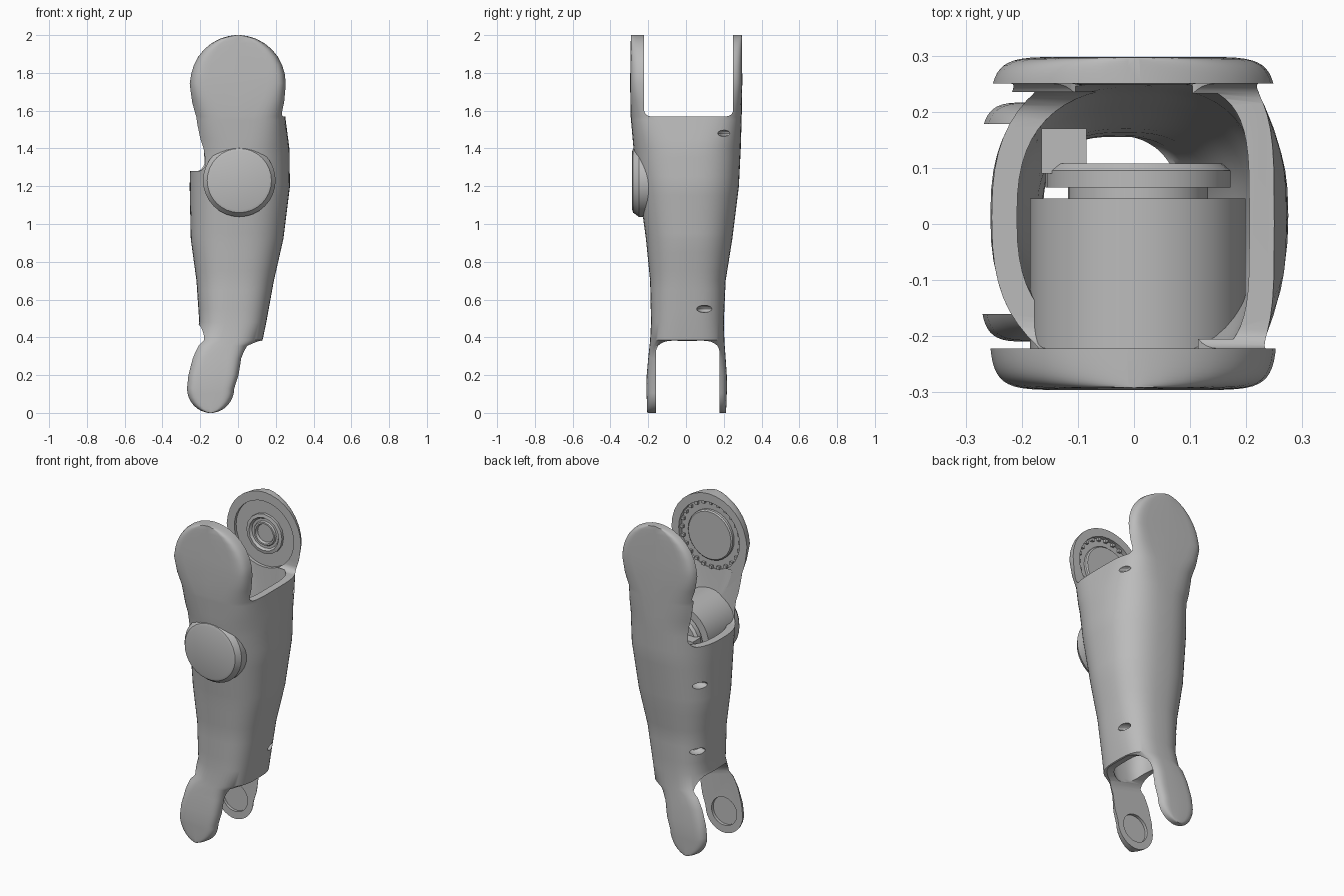
import bpy, bmesh, math
from mathutils import Vector

if "Cube" in bpy.data.objects:
    bpy.data.objects.remove(bpy.data.objects["Cube"], do_unlink=True)

grey = bpy.data.materials.new("plain grey")
grey.use_nodes = True
COLOUR = (0.5, 0.5, 0.5, 1)
grey.diffuse_color = COLOUR
grey.node_tree.nodes["Principled BSDF"].inputs["Base Color"].default_value = COLOUR

SIDES = 56
TOP, LOW = (0.0, 1.745, 0.255), (-0.145, 0.13, 0.13)    # ear centres: x, z, radius

# Body sections: height, min x, max x, min y, max y, squareness
KEYS = [
    (0.00, -0.275, -0.015, -0.205, 0.212, 6), (0.13, -0.275, -0.015, -0.21, 0.217, 6),
    (0.20, -0.268, 0.008, -0.208, 0.216, 6), (0.29, -0.25, 0.028, -0.2, 0.21, 5),
    (0.355, -0.232, 0.065, -0.193, 0.205, 4), (0.385, -0.225, 0.13, -0.19, 0.203, 3),
    (0.48, -0.205, 0.15, -0.185, 0.2, 2.8), (0.70, -0.22, 0.19, -0.19, 0.21, 2.6),
    (0.92, -0.25, 0.24, -0.212, 0.245, 2.5), (1.20, -0.256, 0.275, -0.25, 0.28, 2.5),
    (1.40, -0.25, 0.272, -0.278, 0.29, 2.7), (1.57, -0.245, 0.25, -0.293, 0.295, 4),
    (1.745, -0.258, 0.255, -0.296, 0.298, 9), (2.00, -0.258, 0.255, -0.292, 0.297, 9),
]


def section(z):
    """Interpolate the body limits, rounding both ends to circles."""
    for a, b in zip(KEYS, KEYS[1:]):
        if z <= b[0] + 1e-6:
            t = (z - a[0]) / (b[0] - a[0])
            x0, x1, y0, y1, n = [p + (q - p) * t for p, q in zip(a[1:], b[1:])]
            break
    for (cx, cz, r), end in ((TOP, z > TOP[1]), (LOW, z < LOW[1])):
        if end:
            w = max(0.012, math.sqrt(max(0, r * r - (z - cz) ** 2)))
            x0, x1 = cx - w, cx + w
    return x0, x1, y0, y1, n


def finish(bm, name, angle=32):
    bmesh.ops.recalc_face_normals(bm, faces=bm.faces)
    me = bpy.data.meshes.new(name)
    bm.to_mesh(me)
    bm.free()
    ob = bpy.data.objects.new(name, me)
    bpy.context.collection.objects.link(ob)
    me.materials.append(grey)
    shade(ob, angle)
    return ob


def shade(ob, angle=32):
    bpy.ops.object.select_all(action='DESELECT')
    ob.select_set(True)
    bpy.context.view_layer.objects.active = ob
    bpy.ops.object.shade_smooth_by_angle(angle=math.radians(angle))


def loft(name, heights, inset=0.0):
    bm = bmesh.new()
    rings = []
    for z in heights:
        x0, x1, y0, y1, n = section(z)
        hx, hy = (x1 - x0) / 2 - inset, (y1 - y0) / 2 - inset
        ring = []
        for i in range(SIDES):
            a = math.tau * i / SIDES
            c, s = math.cos(a), math.sin(a)
            ring.append(bm.verts.new((
                (x0 + x1) / 2 + math.copysign(abs(c) ** (2 / n), c) * hx,
                (y0 + y1) / 2 + math.copysign(abs(s) ** (2 / n), s) * hy, z)))
        rings.append(ring)
    for a, b in zip(rings, rings[1:]):
        for i in range(SIDES):
            j = (i + 1) % SIDES
            bm.faces.new((a[i], a[j], b[j], b[i]))
    bm.faces.new(rings[0])
    bm.faces.new(rings[-1])
    return finish(bm, name)


def lathe(name, x, z, profile, sides=32):
    """Closed turning about a y-axis line; profile holds (radius, y)."""
    bm = bmesh.new()
    rings = [[bm.verts.new((x + r * math.cos(math.tau * i / sides), y,
                            z + r * math.sin(math.tau * i / sides)))
              for i in range(sides)] for r, y in profile]
    for a, b in zip(rings, rings[1:]):
        for i in range(sides):
            j = (i + 1) % sides
            bm.faces.new((a[i], a[j], b[j], b[i]))
    bm.faces.new(rings[0])
    bm.faces.new(rings[-1])
    return finish(bm, name)


def slot(name, y0, y1, z0, z1, r, x0=-0.5, x1=0.5, slope=0.0):
    """Prism along x whose edge at z1 has rounded corners of radius r."""
    s = math.copysign(1, z1 - z0)
    pts = [(y0, z0)]
    for cy, start in ((y0 + r, math.pi), (y1 - r, math.pi / 2)):
        for k in range(7):
            a = start - k * math.pi / 12
            pts.append((cy + r * math.cos(a), z1 + s * r * (math.sin(a) - 1)))
    pts.append((y1, z0))
    bm = bmesh.new()
    ends = [[bm.verts.new((x, y, z + (slope * (0.13 - x) if z != z0 else 0)))
             for y, z in pts] for x in (x0, x1)]
    for i in range(len(pts)):
        j = (i + 1) % len(pts)
        bm.faces.new((ends[0][i], ends[0][j], ends[1][j], ends[1][i]))
    for e in ends:
        bm.faces.new(e)
    return finish(bm, name)


def box(name, lo, hi):
    bm = bmesh.new()
    lo, hi = Vector(lo), Vector(hi)
    bmesh.ops.create_cube(bm, size=1)
    for v in bm.verts:
        v.co = (lo + hi) / 2 + v.co * (hi - lo)
    return finish(bm, name)


def dimple(x, y, z):
    bm = bmesh.new()
    bmesh.ops.create_uvsphere(bm, u_segments=12, v_segments=8, radius=1)
    for v in bm.verts:
        v.co = Vector((x, y, z)) + v.co * Vector((0.05, 0.045, 0.02))
    return finish(bm, "dimple_cutter")


# Link body with both pairs of ears in one skin
steps = [math.sin(math.pi / 2 * k / 8) for k in range(1, 9)]
heights = {round(LOW[1] * (1 - s), 4) for s in steps}
heights |= {round(TOP[1] + TOP[2] * s, 4) for s in steps}
heights |= {k[0] for k in KEYS[1:-1]}
heights |= {round(0.55 + 0.1 * k, 2) for k in range(12)}
body = loft("link_body", sorted(heights))

# Hollow core, fork slots, side opening, ear recesses and dimples
cutters = [
    loft("cavity_cutter", [0.34 + 0.065 * k for k in range(20)], 0.045),
    slot("upper_fork_cutter", -0.222, 0.25, 2.2, 1.57, 0.035),
    slot("lower_fork_cutter", -0.16, 0.178, -0.2, 0.38, 0.09, slope=0.25),
    slot("side_opening_cutter", -0.222, 0.235, 1.8, 1.28, 0.05, x1=-0.05),
    lathe("front_recess_cutter", TOP[0], TOP[1], [(0.205, -0.25), (0.205, -0.2)]),
    lathe("back_recess_cutter", TOP[0], TOP[1], [(0.2, 0.2), (0.2, 0.268)]),
    lathe("lower_recess_cutter", LOW[0], LOW[1], [(0.085, -0.178), (0.085, 0.195)]),
]
spots = ((0.26, 0.21, 1.48), (0.165, 0.1, 0.55), (-0.215, 0.17, 1.04), (-0.175, 0.14, 0.62))
cutters += [dimple(*p) for p in spots]
for cut in cutters:
    mod = body.modifiers.new("cut", 'BOOLEAN')
    mod.operation, mod.solver, mod.object = 'DIFFERENCE', 'EXACT', cut
bpy.context.view_layer.update()
cut_mesh = bpy.data.meshes.new_from_object(
    body.evaluated_get(bpy.context.evaluated_depsgraph_get()))
body.modifiers.clear()
body.data = cut_mesh
for cut in cutters:
    bpy.data.objects.remove(cut, do_unlink=True)
shade(body)

# Motor passing through the front wall, with its stepped inner end
lathe("motor", 0.007, 1.23, [(0.155, -0.285), (0.17, -0.28), (0.192, -0.25), (0.192, 0.045),
                             (0.125, 0.045), (0.125, 0.065), (0.165, 0.065), (0.165, 0.095),
                             (0.15, 0.108)])
box("motor_bracket", (-0.165, 0.09, 1.17), (-0.085, 0.17, 1.29))

# Hubs in the upper ears
lathe("front_hub", TOP[0], TOP[1], [(0.15, -0.26), (0.15, -0.235), (0.143, -0.228)])
for k in range(24):
    a = math.tau * k / 24
    x, z = TOP[0] + 0.195 * math.cos(a), TOP[1] + 0.195 * math.sin(a)
    box("hub_tooth", (x - 0.009, -0.255, z - 0.009), (x + 0.009, -0.235, z + 0.009))
lathe("back_hub", TOP[0], TOP[1], [(0.12, 0.275), (0.12, 0.252), (0.1, 0.248),
                                   (0.09, 0.262), (0.075, 0.262), (0.07, 0.252),
                                   (0.06, 0.252), (0.055, 0.268)], 16)
